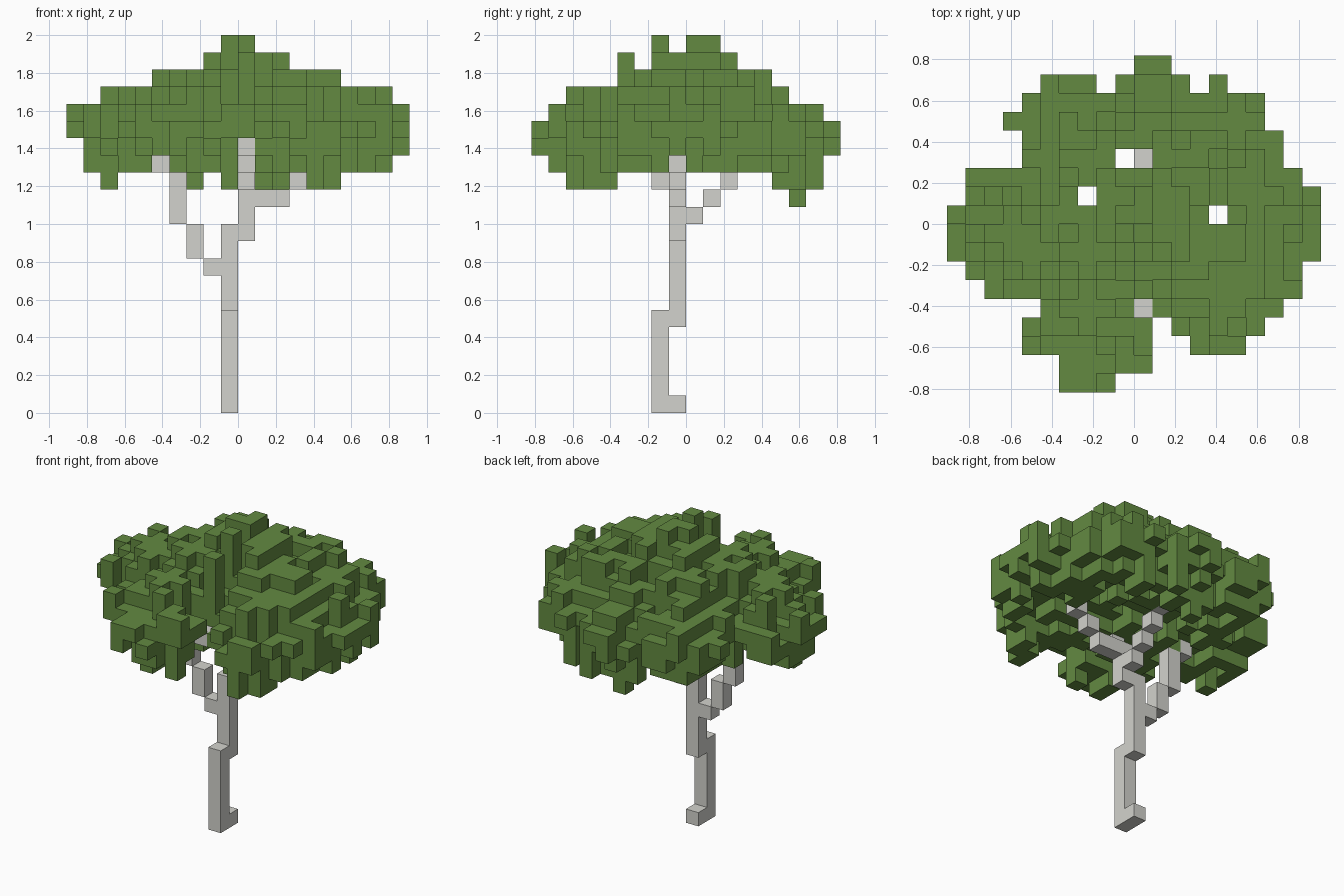
import bpy, bmesh, math, random
from mathutils import Vector

random.seed(7)
CELL = 2 / 22          # edge of one cube

cube = bpy.data.objects.get("Cube")
if cube:
    bpy.data.objects.remove(cube, do_unlink=True)


def make_material(name, colour):
    mat = bpy.data.materials.new(name)
    mat.use_nodes = True
    mat.diffuse_color = (*colour, 1)
    mat.node_tree.nodes["Principled BSDF"].inputs["Base Color"].default_value = (*colour, 1)
    return mat


def build_cubes(name, cells, mat):
    """Make the outer skin of a set of grid cells, each a unit cube."""
    bm = bmesh.new()
    corners = {}

    def corner(p):
        key = tuple(round(c) for c in p)
        if key not in corners:
            corners[key] = bm.verts.new(Vector(key) * CELL)
        return corners[key]

    for cell in sorted(cells):
        for axis in range(3):
            for side in (0, 1):
                near = list(cell)
                near[axis] += 2 * side - 1
                if tuple(near) in cells:
                    continue
                u, v = Vector(), Vector()
                u[(axis + 1) % 3] = 1
                v[(axis + 2) % 3] = 1
                start = Vector(cell)
                start[axis] += side
                loop = [start, start + u, start + u + v, start + v]
                if not side:
                    loop.reverse()
                bm.faces.new([corner(p) for p in loop])
    mesh = bpy.data.meshes.new(name)
    bm.to_mesh(mesh)
    bm.free()
    mesh.materials.append(mat)
    obj = bpy.data.objects.new(name, mesh)
    bpy.context.collection.objects.link(obj)


def column(x, y, low, high):
    return {(x, y, z) for z in range(low, high + 1)}


# Trunk and its four branches
trunk = (column(-1, -2, 0, 5) | {(-1, -1, 0)} | column(-1, -1, 5, 10)
         | column(0, -1, 10, 12))
left_branch = {(1, -1, 12), (2, -1, 12), (3, -1, 13), (4, -1, 14)}
right_branch = ({(-2, -1, 8), (-5, -1, 14)} | column(-3, -1, 9, 10)
                | column(-4, -1, 11, 13))
back_branch = {(0, step, 11 + step) for step in range(4)}
front_branch = {(0, -2, 13), (0, -3, 14), (0, -4, 15), (0, -5, 15)}
wood = trunk | left_branch | right_branch | back_branch | front_branch

# Canopy plan: runs of leaves in x for each row, from back to front
ROWS = [[(0, 1)], [(-5, -3), (-1, 2), (4, 4)], [(-6, 6)], [(-7, 6)], [(-6, 7)],
        [(-6, 7)], [(-9, 8)], [(-9, 9)], [(-10, 9)], [(-10, 9)], [(-10, 9)],
        [(-9, 8)], [(-8, 8)], [(-5, 7)], [(-6, 0), (2, 6)], [(-6, 0), (3, 5)],
        [(-4, 0)], [(-4, -2)]]
FRONT_GAP = (0, -5)
GAPS = {(-1, 3), (0, 3), (-3, 1), (4, 0), FRONT_GAP}
plan = {(x, 8 - row) for row, runs in enumerate(ROWS)
        for first, last in runs for x in range(first, last + 1)}
outside = [(x, y) for x in range(-11, 11) for y in range(-10, 10) if (x, y) not in plan]
outside.append(FRONT_GAP)
plan -= GAPS

# Widest extent of each canopy layer, from layer 14 upward
X_SPANS = [(-9, 8), (-9, 9), (-10, 9), (-10, 9), (-8, 8), (-5, 5), (-2, 2), (-1, 0)]
Y_SPANS = [(-8, 7), (-9, 8), (-9, 8), (-8, 7), (-7, 5), (-4, 4), (-4, 2), (-2, 1)]


def allowed(x, y, z):
    (xa, xb), (ya, yb) = X_SPANS[z - 14], Y_SPANS[z - 14]
    return xa <= x <= xb and ya <= y <= yb


# Leaves: a ragged dome, thin at the rim, with single cubes standing out
leaves = set()
for x, y in sorted(plan):
    edge = min(math.dist((x, y), p) for p in outside)
    radius = math.dist((x, y), (-0.5, -0.5))
    top = min(21 - 0.47 * radius, 14.9 + 1.1 * edge)
    top = round(top) + random.choice((-1, 0, 0, 0, 0, 1, 1))
    low = 14 + random.choice((0, 0, 1)) + (edge < 1.2 or edge > 5)
    if x == 0 and y < -3:
        low = 16           # opening around the front branch
    elif (y == -1 and x > 3) or (x == -5 and y < 0) or (x, y) == (0, -3):
        low = max(low, 15)
    top = min(21, max(top, low))
    kept = {c for c in column(x, y, low, top) if allowed(*c)}
    leaves |= kept or {(x, y, 16)}

# Let every layer reach its full width
for z, (x_span, y_span) in enumerate(zip(X_SPANS, Y_SPANS), 14):
    for axis, span in enumerate((x_span, y_span)):
        for end in span:
            if any(c[axis] == end and c[2] == z for c in leaves):
                continue
            row = [p for p in plan if p[axis] == end and allowed(*p, z)]
            x, y = min(row, key=lambda p: math.dist(p, (-0.4, -0.3)))
            leaves |= {c for c in column(x, y, min(z, 16), z) if allowed(*c)}

# Clumps hanging below the rim
HANGING = [(-3, -7), (-3, -6), (-1, -7), (4, -7), (4, -6), (5, -6), (5, -5),
           (4, 5), (4, 6), (0, 6), (1, 6), (1, 5), (2, 7), (-1, 6), (-8, -2)]
for x, y in HANGING:
    leaves |= column(x, y, 13, 15)
leaves.add((0, 6, 12))
leaves -= wood

build_cubes("trunk_and_branches", wood, make_material("pale grey bark", (0.65, 0.65, 0.61)))
build_cubes("leaf_canopy", leaves, make_material("leaf green", (0.125, 0.255, 0.053)))
